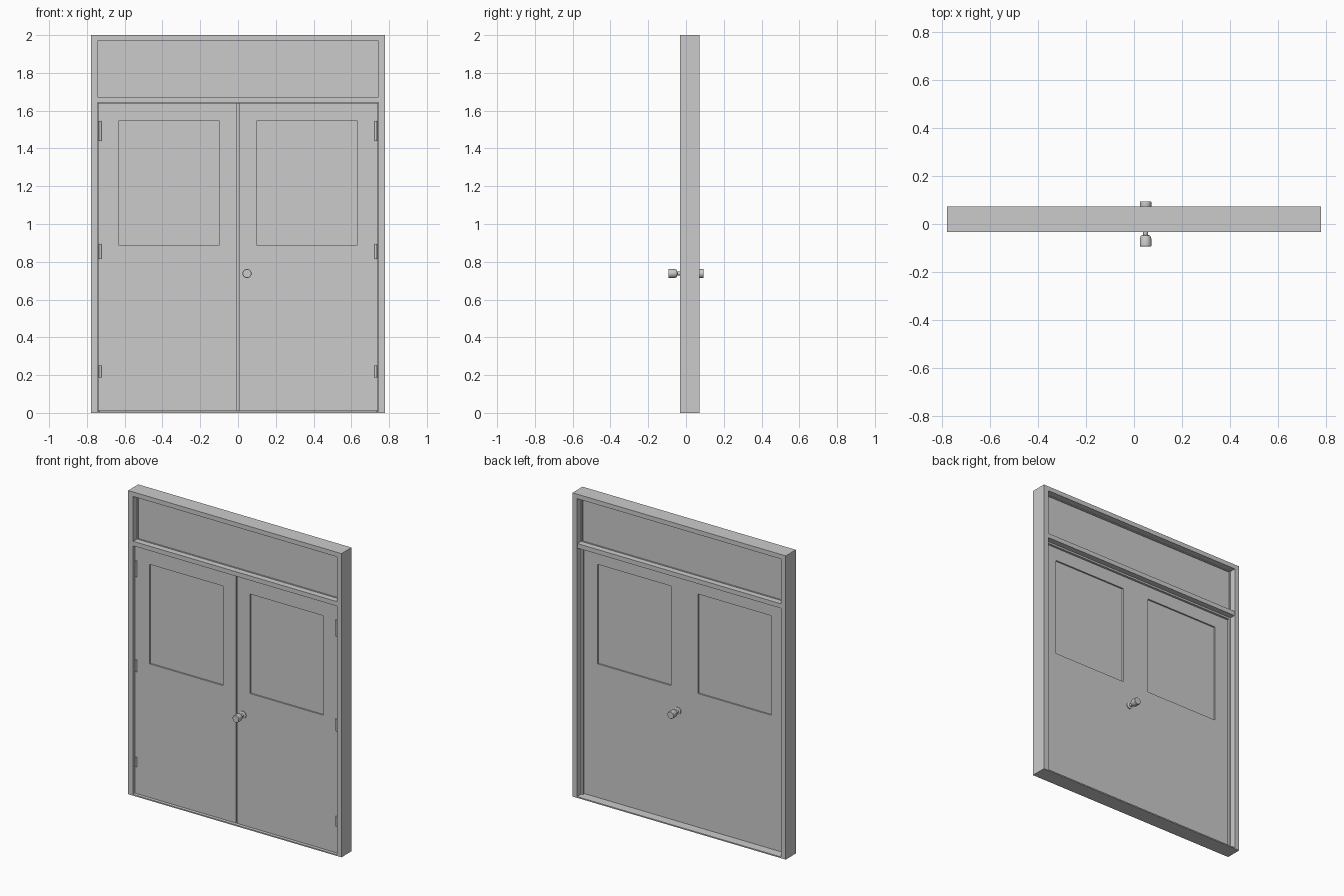
import bpy, bmesh, math
from mathutils import Matrix

if "Cube" in bpy.data.objects:
    bpy.data.objects.remove(bpy.data.objects["Cube"])

FRONT, BACK = -0.033, 0.072      # frame depth
OUT, INN = 0.777, 0.743          # frame outer and inner half width
LEAF = 0.015                     # half thickness of a door leaf


def finish(name, bm):
    me = bpy.data.meshes.new(name)
    bmesh.ops.recalc_face_normals(bm, faces=bm.faces)
    bm.to_mesh(me)
    bm.free()
    ob = bpy.data.objects.new(name, me)
    bpy.context.collection.objects.link(ob)
    return ob


def boxes(name, specs):
    """One object from boxes given as (x0, x1, y0, y1, z0, z1)."""
    bm = bmesh.new()
    for x0, x1, y0, y1, z0, z1 in specs:
        m = Matrix.Translation(((x0 + x1) / 2, (y0 + y1) / 2, (z0 + z1) / 2))
        m = m @ Matrix.Diagonal((x1 - x0, y1 - y0, z1 - z0, 1))
        bmesh.ops.create_cube(bm, size=1, matrix=m)
    return finish(name, bm)


def ring(name, outer, inner, y0, y1):
    """Flat panel with a rectangular hole; rectangles are (x0, x1, z0, z1)."""
    bm = bmesh.new()
    loops = []
    for y in (y0, y1):
        for x0, x1, z0, z1 in (outer, inner):
            loops.append([bm.verts.new((x, y, z)) for x, z in
                          ((x0, z0), (x1, z0), (x1, z1), (x0, z1))])
    of, inf, ob, inb = loops
    for a, b in ((of, inf), (inf, inb), (inb, ob), (ob, of)):
        for i in range(4):
            j = (i + 1) % 4
            bm.faces.new((a[i], a[j], b[j], b[i]))
    return finish(name, bm)


# Outer frame, sill and the bar between doors and transom
ring("frame", (-OUT, OUT, 0, 2), (-INN, INN, 0.008, 1.97), FRONT, BACK)
boxes("transom_bar", [(-INN, INN, FRONT + 0.004, BACK - 0.004, 1.643, 1.673)])

# Stops lining the transom opening and the back of the doors
ring("transom_stop", (-INN, INN, 1.673, 1.97), (-0.735, 0.735, 1.676, 1.965), 0.01, 0.03)
boxes("door_stop", [(-INN, -0.731, LEAF, 0.03, 0.008, 1.643),
                    (0.731, INN, LEAF, 0.03, 0.008, 1.643),
                    (-0.731, 0.731, LEAF, 0.03, 1.631, 1.643)])
boxes("transom_pane", [(-0.735, 0.735, 0.016, 0.024, 1.676, 1.965)])

# Two door leaves with window panes and hinges
for side, s in (("left", -1), ("right", 1)):
    def span(a, b):
        return tuple(sorted((s * a, s * b)))
    ring(side + "_door", span(0.004, 0.741) + (0.01, 1.641),
         span(0.098, 0.633) + (0.89, 1.545), -LEAF, LEAF)
    boxes(side + "_window_pane", [span(0.098, 0.633) + (-0.005, 0.005, 0.89, 1.545)])
    bm = bmesh.new()
    for z0, z1 in ((0.188, 0.252), (0.815, 0.893), (1.44, 1.545)):
        bmesh.ops.create_cone(bm, cap_ends=True, segments=12, radius1=0.007, radius2=0.007,
                              depth=z1 - z0,
                              matrix=Matrix.Translation((s * 0.73, -0.018, (z0 + z1) / 2)))
    finish(side + "_hinges", bm)

# Strip closing the groove between the leaves
boxes("meeting_strip", [(-0.004, 0.004, -0.004, LEAF, 0.01, 1.641)])

# Lathed knobs on both faces: (radius, distance from door centre)
profile = [(0, 0.013), (0.023, 0.013), (0.023, 0.02), (0.01, 0.024), (0.01, 0.046),
           (0.019, 0.048), (0.024, 0.06), (0.024, 0.09), (0.022, 0.093), (0, 0.093)]
for name, s in (("front_knob", -1), ("back_knob", 1)):
    bm = bmesh.new()
    vs = [bm.verts.new((0.048 + r, s * d, 0.738)) for r, d in profile]
    es = [bm.edges.new(p) for p in zip(vs, vs[1:])]
    bmesh.ops.spin(bm, geom=vs + es, cent=(0.048, 0, 0.738), axis=(0, 1, 0),
                   angle=2 * math.pi, steps=24)
    bmesh.ops.remove_doubles(bm, verts=bm.verts, dist=1e-5)
    ob = finish(name, bm)
    bpy.context.view_layer.objects.active = ob
    ob.select_set(True)
    bpy.ops.object.shade_smooth_by_angle(angle=math.radians(30))
    ob.select_set(False)
